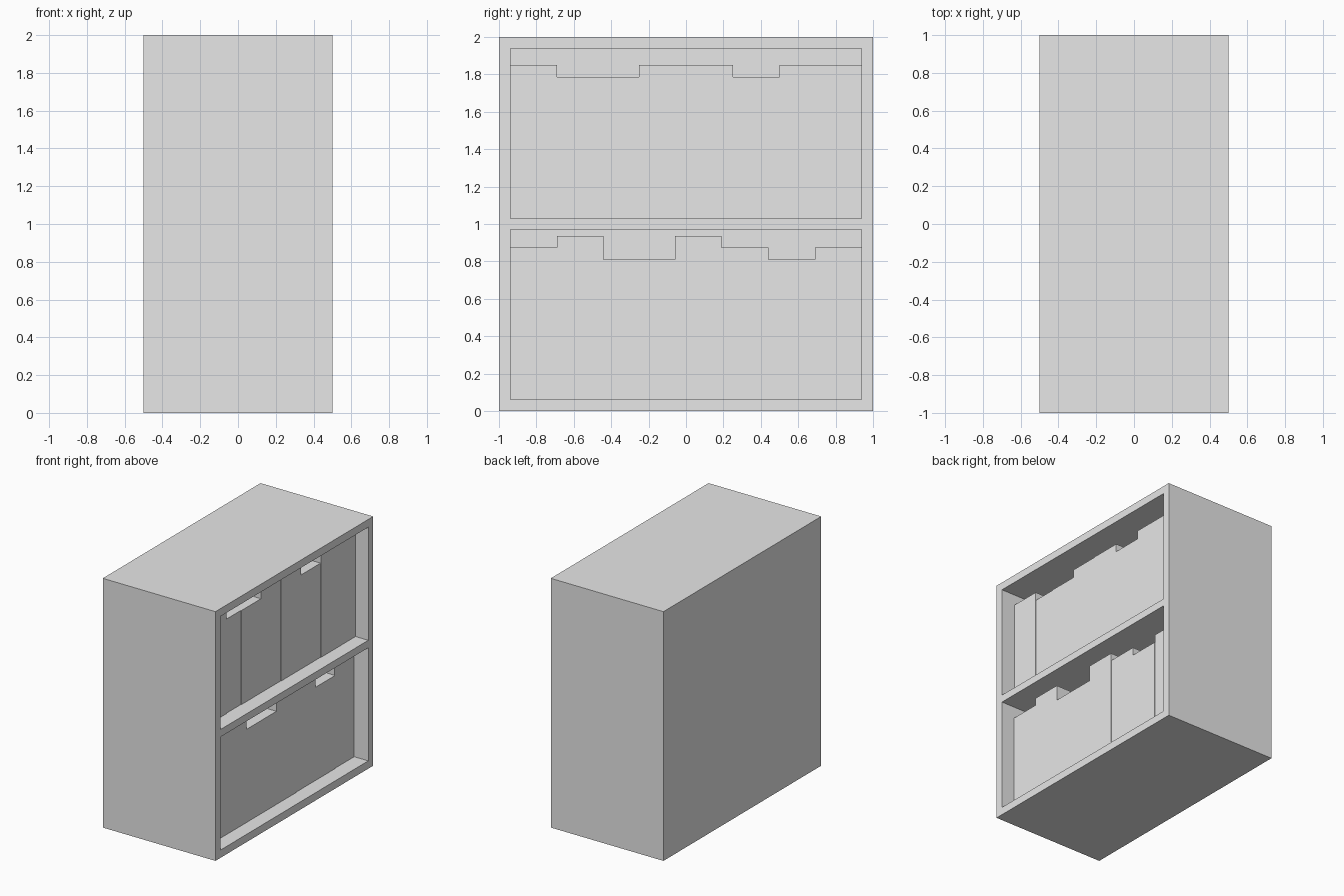
import bpy

cube = bpy.data.objects.get("Cube")
if cube:
    bpy.data.objects.remove(cube, do_unlink=True)

grey = bpy.data.materials.new("light_grey")
grey.use_nodes = True
colour = (0.8, 0.8, 0.8, 1)
grey.diffuse_color = colour
grey.node_tree.nodes["Principled BSDF"].inputs["Base Color"].default_value = colour

WALL = 0.0625           # board thickness
INNER = 1 - WALL        # half width of the opening
BACK = -0.5 + WALL      # inner face of the back panel
STEP = 0.004            # tiny depth difference between neighbouring books


def box(name, low, high):
    bpy.ops.mesh.primitive_cube_add(size=1)
    ob = bpy.context.object
    ob.name = name
    ob.location = [(a + b) / 2 for a, b in zip(low, high)]
    ob.scale = [b - a for a, b in zip(low, high)]
    bpy.ops.object.transform_apply(location=True, rotation=False, scale=True)
    ob.data.materials.append(grey)
    return ob


# Cabinet shell, open towards +x: a solid block with two compartments cut out
cabinet = box("cabinet", (-0.5, -1, 0), (0.5, 1, 2))
for name, z0, z1 in (("lower", WALL, 0.97), ("upper", 1.03, 2 - WALL)):
    cutter = box(name + "_compartment_cutter", (BACK, -INNER, z0), (0.6, INNER, z1))
    cutter.hide_render = True
    cutter.hide_set(True)
    cut = cabinet.modifiers.new(name + "_compartment", "BOOLEAN")
    cut.object = cutter
    cut.solver = "EXACT"
bpy.context.view_layer.objects.active = cabinet
for cut in list(cabinet.modifiers):
    bpy.ops.object.modifier_apply(modifier=cut.name)
for name in ("lower", "upper"):
    bpy.data.objects.remove(bpy.data.objects[name + "_compartment_cutter"], do_unlink=True)


# Rows of books: (right edge, top height, depth level)
def book_row(name, base, books):
    start = -INNER
    for i, (end, top, level) in enumerate(books, 1):
        box(f"{name}_book_{i}", (BACK, start, base), (0.375 + level * STEP, end, top))
        start = end


book_row("upper", 1.03, [
    (-0.69, 1.85, 1), (-0.5, 1.785, 0), (-0.25, 1.785, 1), (0, 1.85, 1),
    (0.25, 1.85, 2), (0.5, 1.785, 2), (INNER, 1.85, 3)])
book_row("lower", WALL, [
    (-0.69, 0.875, 2), (-0.44, 0.935, 2), (-0.06, 0.81, 2), (0.19, 0.935, 2),
    (0.44, 0.875, 1), (0.69, 0.81, 1), (INNER, 0.875, 0)])
